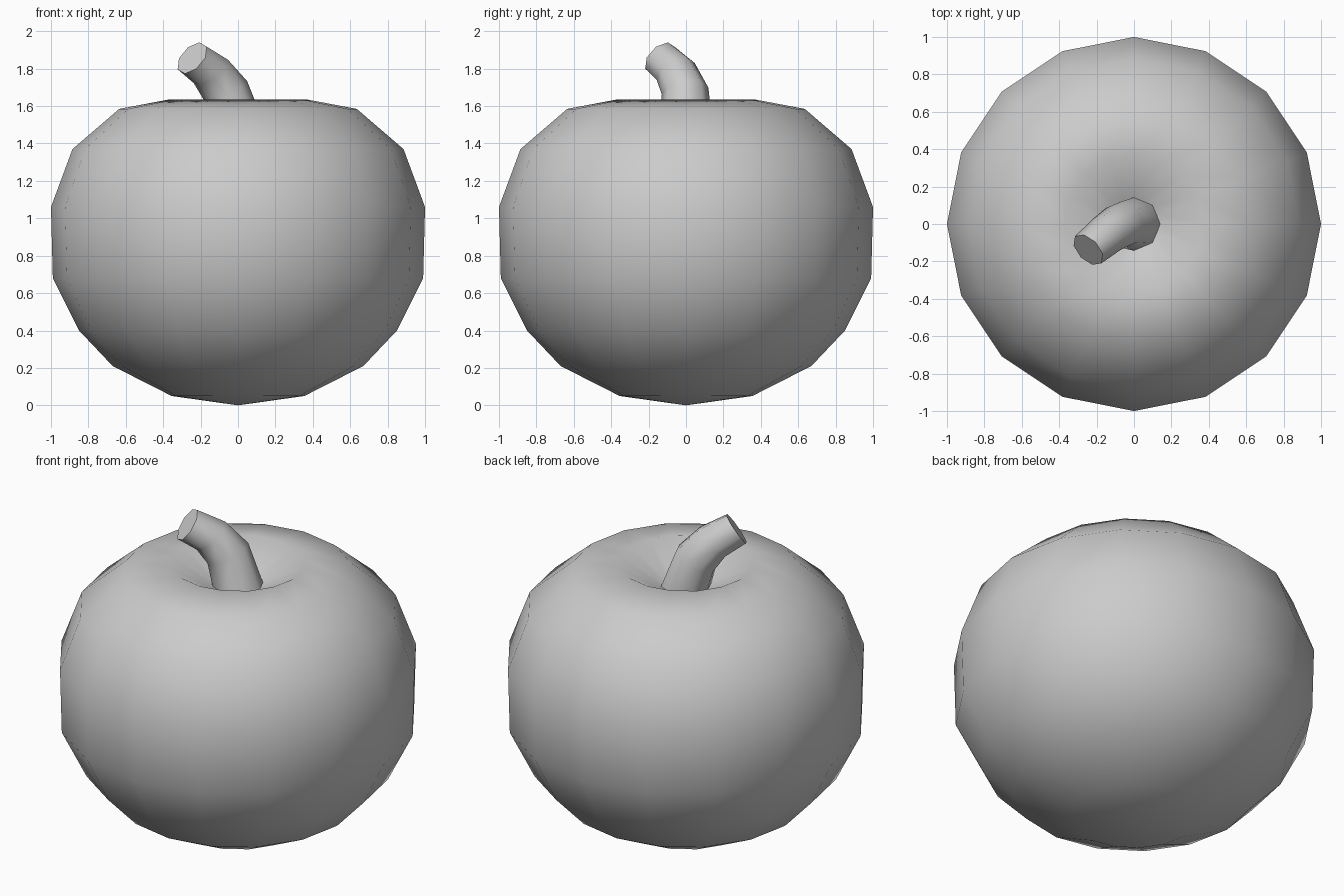
import bpy, math
from mathutils import Vector

if "Cube" in bpy.data.objects:
    bpy.data.objects.remove(bpy.data.objects["Cube"])


def bridge(n, count):
    """Quads joining consecutive rings of n vertices."""
    return [(r * n + i, r * n + (i + 1) % n, (r + 1) * n + (i + 1) % n, (r + 1) * n + i)
            for r in range(count - 1) for i in range(n)]


def make(name, verts, faces, angle):
    mesh = bpy.data.meshes.new(name)
    mesh.from_pydata(verts, [], faces)
    mesh.update()
    obj = bpy.data.objects.new(name, mesh)
    bpy.context.collection.objects.link(obj)
    bpy.ops.object.select_all(action='DESELECT')
    obj.select_set(True)
    bpy.context.view_layer.objects.active = obj
    bpy.ops.object.shade_smooth_by_angle(angle=math.radians(angle))
    return obj


# Fruit body: 16-sided lathe with a dimple on top
N = 16
profile = [(0.355, 0.05), (0.67, 0.21), (0.85, 0.40), (0.99, 0.68), (1.0, 1.06),
           (0.885, 1.37), (0.635, 1.585), (0.37, 1.635), (0.14, 1.505)]
verts = [(r * math.cos(2 * math.pi * i / N), r * math.sin(2 * math.pi * i / N), z)
         for r, z in profile for i in range(N)]
faces = bridge(N, len(profile))
bottom, top = len(verts), len(verts) + 1
verts += [(0, 0, 0), (0, 0, 1.46)]
last = (len(profile) - 1) * N
for i in range(N):
    j = (i + 1) % N
    faces += [(bottom, j, i), (top, last + i, last + j)]
make("fruit_body", verts, faces, 80)

# Stem: tapered 8-sided tube bending to the left and front
S = 8
rings = [((0, 0, 1.50), (0, 0, 1), 0.142),
         ((-0.065, -0.005, 1.68), (-0.42, -0.15, 0.9), 0.126),
         ((-0.145, -0.055, 1.785), (-0.55, -0.40, 0.72), 0.112),
         ((-0.245, -0.138, 1.857), (-0.6, -0.57, 0.56), 0.101)]
verts = []
for centre, axis, radius in rings:
    turn = Vector((0, 0, 1)).rotation_difference(Vector(axis))
    for i in range(S):
        a = 2 * math.pi * i / S
        verts.append(Vector(centre) + turn @ Vector((radius * math.cos(a), radius * math.sin(a), 0)))
faces = bridge(S, len(rings))
faces += [tuple(reversed(range(S))), tuple(range(len(verts) - S, len(verts)))]
make("stem", verts, faces, 60)
